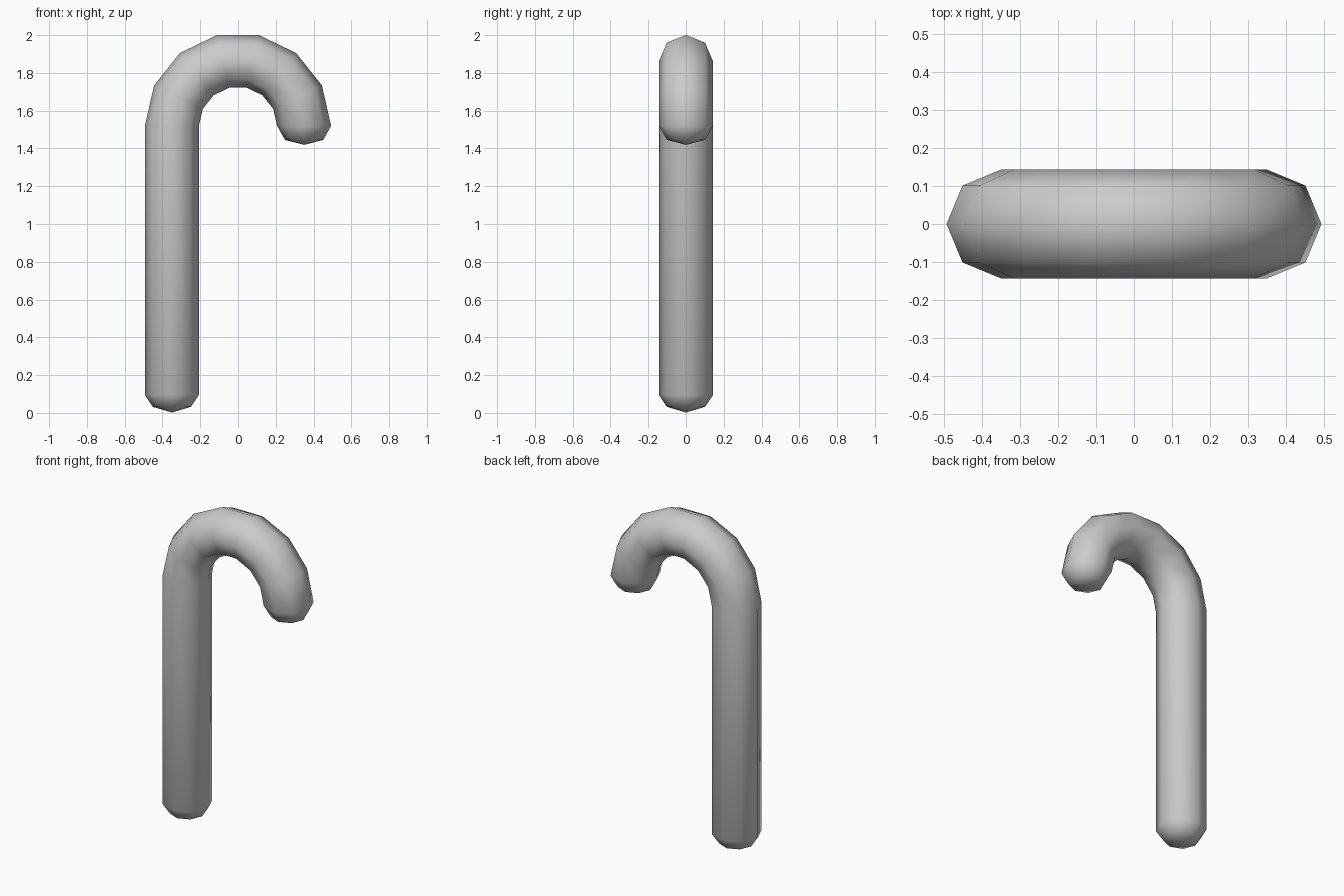
import bpy, bmesh, math
from mathutils import Vector

if "Cube" in bpy.data.objects:
    bpy.data.objects.remove(bpy.data.objects["Cube"])

SIDES, TUBE_R, BEND_R, BEND_Z, STEPS = 8, 0.143, 0.35, 1.52, 7

bm = bmesh.new()
rings = []


def add_ring(centre, outward, radius):
    """Octagonal section spanned by an outward direction and the y axis."""
    ring = []
    for i in range(SIDES):
        a = 2 * math.pi * i / SIDES
        p = centre + outward * radius * math.cos(a) + Vector((0, radius * math.sin(a), 0))
        ring.append(bm.verts.new(p))
    rings.append(ring)


# Rounded foot and straight shaft
left = Vector((-1, 0, 0))
add_ring(Vector((-BEND_R, 0, 0.032)), left, 0.101)
add_ring(Vector((-BEND_R, 0, 0.095)), left, TUBE_R)

# Half-circle crook
for i in range(STEPS + 1):
    t = math.pi * (1 - i / STEPS)
    out = Vector((math.cos(t), 0, math.sin(t)))
    add_ring(Vector((0, 0, BEND_Z)) + out * BEND_R, out, TUBE_R)

# Rounded hook end
add_ring(Vector((BEND_R, 0, 1.445)), -left, 0.101)

# Skin the sections and close both ends with a point
for a, b in zip(rings, rings[1:]):
    for i in range(SIDES):
        j = (i + 1) % SIDES
        bm.faces.new((a[i], a[j], b[j], b[i]))
for ring, z, x in ((rings[0], 0.002, -BEND_R), (rings[-1], 1.419, BEND_R)):
    tip = bm.verts.new((x, 0, z))
    for i in range(SIDES):
        bm.faces.new((ring[i], ring[(i + 1) % SIDES], tip))

bmesh.ops.recalc_face_normals(bm, faces=bm.faces)
for f in bm.faces:
    f.smooth = True
mesh = bpy.data.meshes.new("cane")
bm.to_mesh(mesh)
bm.free()
bpy.context.collection.objects.link(bpy.data.objects.new("cane", mesh))
